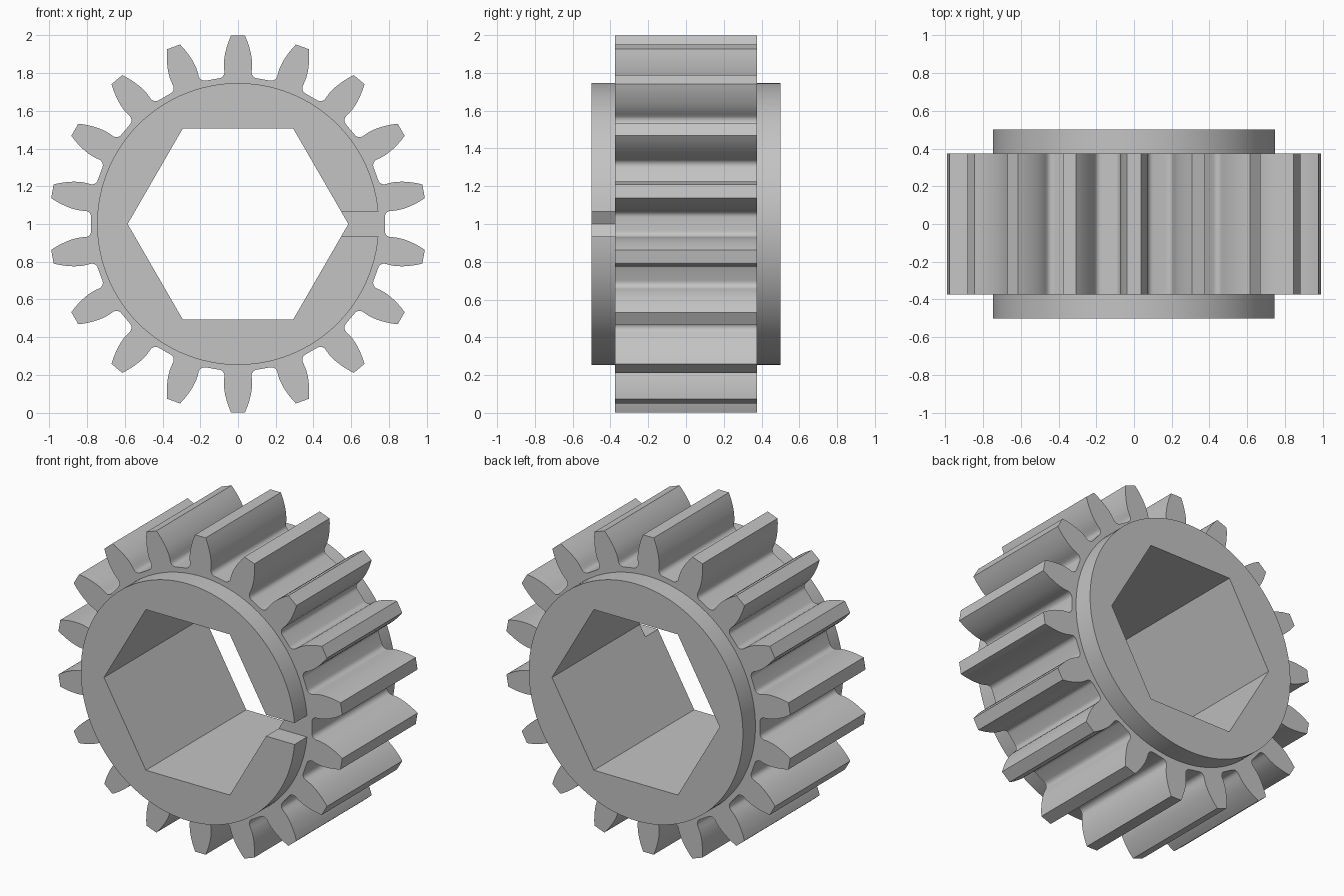
import bpy, bmesh
from math import sin, cos, pi, radians, asin

cube = bpy.data.objects.get("Cube")
if cube:
    bpy.data.objects.remove(cube)

TEETH = 18
HUB_R, HEX_R = 0.747, 0.585
GEAR_Y, HUB_Y = 0.375, 0.5
SLOT = 0.0675

# One plain metal colour
metal = bpy.data.materials.new("grey metal")
metal.use_nodes = True
grey = (0.55, 0.55, 0.55, 1)
metal.diffuse_color = grey
metal.node_tree.nodes["Principled BSDF"].inputs["Base Color"].default_value = grey


def solid(name, outlines, y0, y1):
    """Closed prism along y from one or more nested (x, z) outlines."""
    bm = bmesh.new()
    ends = ([], [])
    for pts in outlines:
        rings = [[bm.verts.new((x, y, z + 1)) for x, z in pts] for y in (y0, y1)]
        a, b = rings
        n = len(pts)
        for i in range(n):
            j = (i + 1) % n
            bm.faces.new((a[i], a[j], b[j], b[i]))
        for ring, edges in zip(rings, ends):
            edges += [bm.edges.get((ring[i], ring[(i + 1) % n])) for i in range(n)]
    for edges in ends:
        bmesh.ops.triangle_fill(bm, edges=edges, use_beauty=True, normal=(0, 1, 0))
    bmesh.ops.recalc_face_normals(bm, faces=bm.faces[:])
    mesh = bpy.data.meshes.new(name)
    bm.to_mesh(mesh)
    bm.free()
    mesh.materials.append(metal)
    obj = bpy.data.objects.new(name, mesh)
    bpy.context.collection.objects.link(obj)
    bpy.ops.object.select_all(action='DESELECT')
    obj.select_set(True)
    bpy.context.view_layer.objects.active = obj
    bpy.ops.object.shade_smooth_by_angle(angle=radians(28))
    return obj


def arc(radius, start, end, steps):
    return [(radius * cos(start + (end - start) * i / steps),
             radius * sin(start + (end - start) * i / steps)) for i in range(steps + 1)]


# Half a tooth pointing up: curved flank, then the root fillet
flank = [(0.037, 0.999), (0.047, 0.975), (0.056, 0.95), (0.063, 0.925),
         (0.069, 0.9), (0.073, 0.875), (0.075, 0.85), (0.074, 0.825)]
fillet = [(0.105 + x, 0.805 + z) for x, z in arc(0.033, pi, radians(262.6), 6)]
half = flank + fillet
tooth = [(-x, z) for x, z in reversed(half)] + half

gear_outline = []
for k in range(TEETH):
    a = -2 * pi * k / TEETH
    gear_outline += [(x * cos(a) - z * sin(a), x * sin(a) + z * cos(a)) for x, z in tooth]

hexagon = arc(HEX_R, 0, 2 * pi, 6)[:-1]
circle = arc(HUB_R, 0, 2 * pi, 120)[:-1]

# Toothed body and plain rear hub share the hexagonal bore
solid("toothed_ring", [gear_outline, hexagon], -GEAR_Y, GEAR_Y)
solid("rear_hub", [circle, hexagon], GEAR_Y, HUB_Y)

# Front hub is split by a slot on its left side
edge = asin(SLOT / HUB_R)
slot_x = HEX_R - SLOT / 3 ** 0.5
split_ring = arc(HUB_R, edge, 2 * pi - edge, 116)
split_ring += [(slot_x, -SLOT)] + hexagon[:0:-1] + [(slot_x, SLOT)]
solid("front_hub", [split_ring], -HUB_Y, -GEAR_Y)
